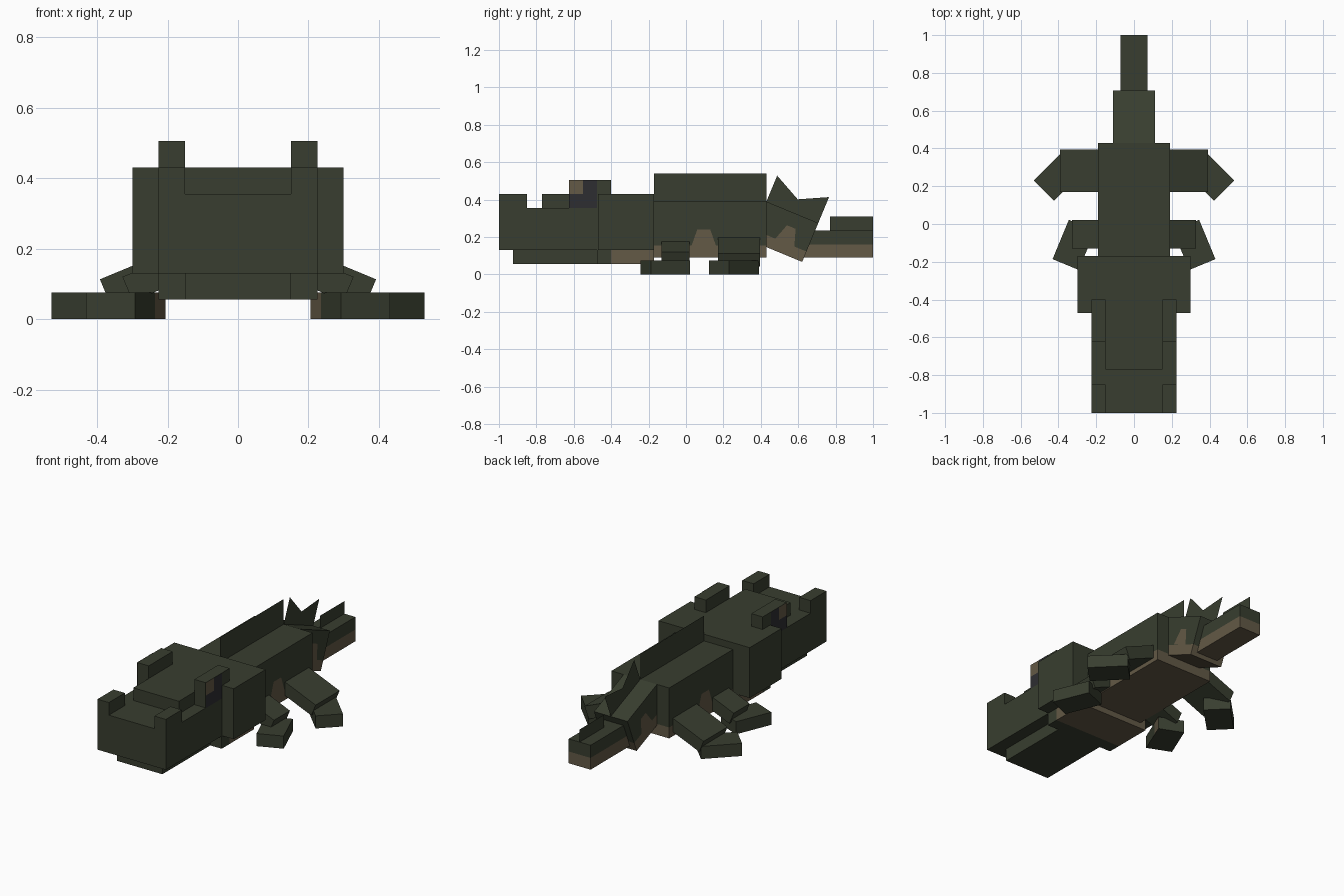
import bpy, bmesh, math
from mathutils import Vector, Matrix

if "Cube" in bpy.data.objects:
    bpy.data.objects.remove(bpy.data.objects["Cube"], do_unlink=True)


def material(name, rgb):
    m = bpy.data.materials.new(name)
    m.use_nodes = True
    m.diffuse_color = (*rgb, 1)
    m.node_tree.nodes["Principled BSDF"].inputs["Base Color"].default_value = (*rgb, 1)
    return m


MATS = [material("dark_green_hide", (0.040, 0.048, 0.029)),
        material("tan_belly", (0.125, 0.100, 0.061)),
        material("eye_grey", (0.027, 0.027, 0.031))]
GREEN, TAN, GREY = range(3)
TILT = math.radians(22.5)


def finish(name, bm, matrix=Matrix(), normals=True):
    bm.transform(matrix)
    if normals:
        bmesh.ops.recalc_face_normals(bm, faces=bm.faces)
    mesh = bpy.data.meshes.new(name)
    bm.to_mesh(mesh)
    bm.free()
    for m in MATS:
        mesh.materials.append(m)
    ob = bpy.data.objects.new(name, mesh)
    bpy.context.collection.objects.link(ob)
    return ob


def box(name, lo, hi, matrix=Matrix(), cut=None, rule=None):
    """Box between two corners; cut = (point, normal) splits it, rule picks colours."""
    lo, hi = Vector(lo), Vector(hi)
    bm = bmesh.new()
    bmesh.ops.create_cube(bm, size=1)
    size = hi - lo
    bm.transform(Matrix.Translation((lo + hi) / 2) @ Matrix.Diagonal((*size, 1)))
    if cut:
        bmesh.ops.bisect_plane(bm, geom=bm.verts[:] + bm.edges[:] + bm.faces[:],
                               plane_co=cut[0], plane_no=cut[1])
    bm.normal_update()
    if rule:
        for f in bm.faces:
            f.material_index = rule(f.calc_center_median(), f.normal)
    return finish(name, bm, matrix)


def banded(name, lo, hi, height, matrix=Matrix()):
    """Box with a tan belly below the given height."""
    return box(name, lo, hi, matrix, ((0, 0, height), (0, 0, 1)),
               lambda c, n: TAN if c.z < height else GREEN)


def sheet(name, x, outline, mat, matrix=Matrix()):
    """Flat sheet in the y-z plane."""
    bm = bmesh.new()
    f = bm.faces.new([bm.verts.new((x, y, z)) for y, z in outline])
    f.material_index = mat
    f.normal_update()
    if f.normal.x * x < 0:
        f.normal_flip()
    return finish(name, bm, matrix, normals=False)


def rect(y0, y1, z0, z1):
    return [(y0, z0), (y1, z0), (y1, z1), (y0, z1)]


def hump(y0, y1, z0, z1):
    return [(y0, z0), (y1, z0), (y1 - .015, (z0 + z1) / 2), (y1 - .03, z1),
            (y0 + .03, z1), (y0 + .015, (z0 + z1) / 2)]


# Head and jaws
box("head_back", (-.30, -.47, .13), (.30, -.17, .43))
box("snout", (-.225, -1, .13), (.225, -.47, .355))
box("snout_ridge", (-.15, -.77, .355), (.15, -.47, .43))
box("lower_jaw_front", (-.15, -.925, .055), (.15, -.475, .13))
box("lower_jaw_back", (-.225, -.475, .055), (.225, -.17, .13),
    cut=((0, -.40, 0), (0, 1, 0)), rule=lambda c, n: TAN if c.y > -.40 else GREEN)

# Torso, tail and the upright back fins
banded("torso", (-.19, -.17, .09), (.19, .43, .39), .155)
sheet("back_fin", 0, rect(-.17, .43, .39, .54), GREEN)
slope = Matrix.Translation((0, .43, .39)) @ Matrix.Rotation(-TILT, 4, 'X')
banded("tail_base", (-.11, 0, -.225), (.11, .30, 0), -.165, slope)
sheet("tail_base_fin", 0, [(0, 0), (.30, 0), (.30, .15), (.15, .075), (0, .15)], GREEN, slope)
banded("tail_tip", (-.072, .625, .09), (.072, 1, .235), .16)
sheet("tail_tip_fin", 0, rect(.77, 1, .235, .31), GREEN)

# Limb data: name, upper outer top edge (x, z), y range, foot corner, foot angle
LIMBS = [("front", (.328, .12), (-.13, .02), (.345, .022), TILT),
         ("back", (.392, .113), (.17, .395), (.371, .389), TILT * 2)]

for side, s in (("left", 1), ("right", -1)):
    flip = Matrix.Diagonal((s, 1, 1, 1))

    # Nostril and eye
    box(side + "_nostril", (.15, -1, .355), (.225, -.85, .43), flip)
    box(side + "_eye_ridge", (.15, -.625, .355), (.225, -.40, .505), flip)
    sheet(side + "_eye_front_patch", s * .227, rect(-.625, -.55, .43, .505), TAN)
    sheet(side + "_pupil", s * .227, rect(-.625, -.475, .355, .43), GREY)
    sheet(side + "_pupil_top", s * .227, rect(-.55, -.475, .43, .505), GREY)

    # Belly markings on the flanks
    sheet(side + "_torso_marking", s * .193, hump(.03, .16, .155, .24), TAN)
    sheet(side + "_tail_marking", s * .113, hump(.12, .23, -.165, -.075), TAN, slope)

    # Legs slope down and out, feet turn outward
    for name, (x, z), (y0, y1), (fx, fy), turn in LIMBS:
        lean = flip @ Matrix.Translation((x, 0, z)) @ Matrix.Rotation(TILT, 4, 'Y')
        box(f"{name}_{side}_leg", (-.28, y0, -.075), (0, y1, 0), lean)
        splay = flip @ Matrix.Translation((fx, fy, 0)) @ Matrix.Rotation(turn, 4, 'Z')
        box(f"{name}_{side}_foot", (-.15, -.225, 0), (0, 0, .075), splay,
            ((0, -.075, 0), (0, 1, 0)),
            lambda c, n: TAN if n.x < -.5 and c.y > -.075 else GREEN)
